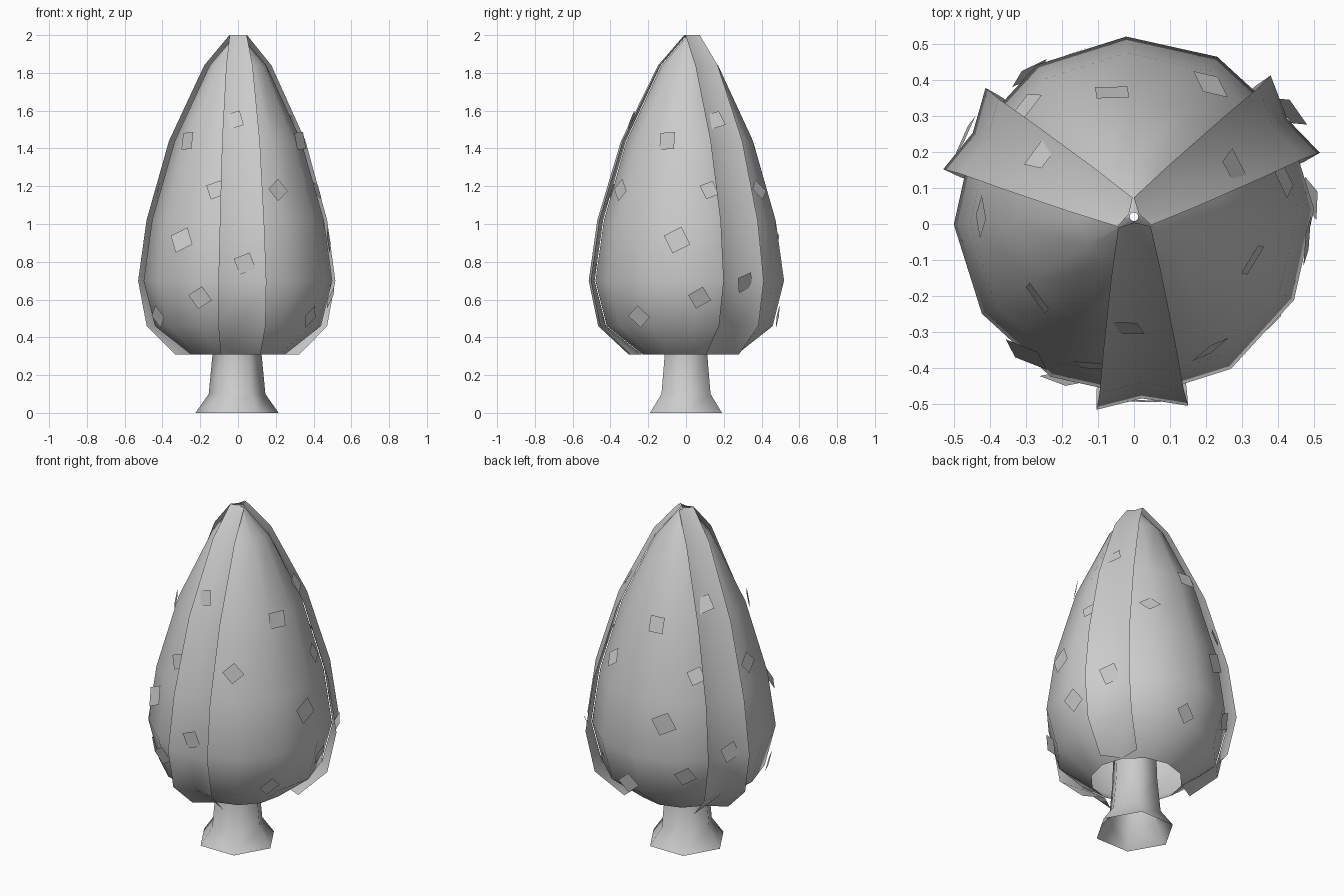
import bpy, bmesh, math, random
from math import cos, sin, radians
from mathutils import Vector, Matrix

if "Cube" in bpy.data.objects:
    bpy.data.objects.remove(bpy.data.objects["Cube"])
random.seed(4)

grey = bpy.data.materials.new("plain_grey")
grey.use_nodes = True
COLOUR = (0.6, 0.6, 0.6, 1)
grey.diffuse_color = COLOUR
grey.node_tree.nodes["Principled BSDF"].inputs["Base Color"].default_value = COLOUR

CENTRE = Vector((0, 0.02, 0))
TWIST = 32.5  # direction of the first rib, in degrees

# height, foliage radius, rib edge distance, rib half width
LEVELS = [
    (0.31, 0.25, 0.32, 0.105),
    (0.46, 0.44, 0.48, 0.125),
    (0.70, 0.50, 0.53, 0.127),
    (1.02, 0.455, 0.485, 0.117),
    (1.44, 0.335, 0.36, 0.10),
    (1.84, 0.15, 0.165, 0.07),
    (2.00, 0.012, 0.028, 0.045),
]


def make_object(name, bm, smooth=True):
    bmesh.ops.recalc_face_normals(bm, faces=bm.faces)
    mesh = bpy.data.meshes.new(name)
    bm.to_mesh(mesh)
    bm.free()
    mesh.materials.append(grey)
    obj = bpy.data.objects.new(name, mesh)
    bpy.context.collection.objects.link(obj)
    if smooth:
        bpy.ops.object.select_all(action="DESELECT")
        obj.select_set(True)
        bpy.context.view_layer.objects.active = obj
        bpy.ops.object.shade_smooth_by_angle(angle=radians(75))
    return obj


def skin(name, rows, closed):
    """Join rows of points with quads."""
    bm = bmesh.new()
    grid = [[bm.verts.new(p) for p in row] for row in rows]
    n = len(grid[0])
    for low, high in zip(grid, grid[1:]):
        for i in range(n if closed else n - 1):
            j = (i + 1) % n
            bm.faces.new((low[i], low[j], high[j], high[i]))
    return make_object(name, bm)


def ring(radius, z, sides, turn, centre):
    angles = [radians(turn + 360 * i / sides) for i in range(sides)]
    return [centre + Vector((radius * cos(a), radius * sin(a), z)) for a in angles]


def surface(z):
    """Foliage radius and slope at a height."""
    for a, b in zip(LEVELS, LEVELS[1:]):
        if z <= b[0]:
            slope = (b[1] - a[1]) / (b[0] - a[0])
            return a[1] + slope * (z - a[0]), slope


# Trunk: flared six-sided tube
trunk_profile = [(0.22, 0), (0.15, 0.1), (0.13, 0.31), (0.12, 0.6)]
skin("trunk", [ring(r, z, 6, 0, Vector((-0.005, 0, 0))) for r, z in trunk_profile], True)

# Foliage: hollow twelve-sided shell, open underneath
skin("foliage", [ring(r, z, 12, TWIST, CENTRE) for z, r, d, w in LEVELS], True)

# Ribs: three folded strips whose edges lift off the foliage
for k in range(3):
    spin = Matrix.Rotation(radians(TWIST + 120 * k), 3, "Z")
    rows = [
        [CENTRE + spin @ Vector(p) for p in ((d, -w, z), (r + 0.004, 0, z), (d, w, z))]
        for z, r, d, w in LEVELS
    ]
    skin(f"foliage_rib_{k + 1}", rows, False)

# Leaves: angle, height, roll, size, lift
LEAVES = [
    (266, 1.55, 18, 0.085, 0.025),
    (220, 1.44, 3, 0.09, 0.015),
    (254, 1.18, 20, 0.08, 0.02),
    (300, 1.18, 40, 0.085, 0.015),
    (232, 0.915, 27, 0.105, 0.015),
    (274, 0.74, 22, 0.09, 0.025),
    (246, 0.61, 32, 0.09, 0.015),
    (325, 0.51, 42, 0.09, 0.015),
]
for n, (angle, height, roll, size, lift) in enumerate(LEAVES):
    for k in range(3):
        z = height
        if n == 5:
            z += (0.05, -0.05, 0)[k]
        radius, slope = surface(z)
        a = radians(angle + 120 * k)
        out = Vector((cos(a), sin(a), -max(-0.6, min(slope, 0.4))))
        out += Vector([random.uniform(-0.2, 0.2) for _ in range(3)])
        turn = out.to_track_quat("Z", "Y").to_matrix() @ Matrix.Rotation(radians(roll), 3, "Z")
        middle = CENTRE + Vector(((radius + lift) * cos(a), (radius + lift) * sin(a), z))
        h = size / 2
        bm = bmesh.new()
        corners = [(-h, -h, 0), (h, -h, 0), (h, h, 0), (-h, h, 0)]
        bm.faces.new([bm.verts.new(middle + turn @ Vector(c)) for c in corners])
        leaf = make_object(f"leaf_{n + 1}_{k + 1}", bm, False)
        if leaf.data.polygons[0].normal.dot(out) < 0:
            leaf.data.flip_normals()
